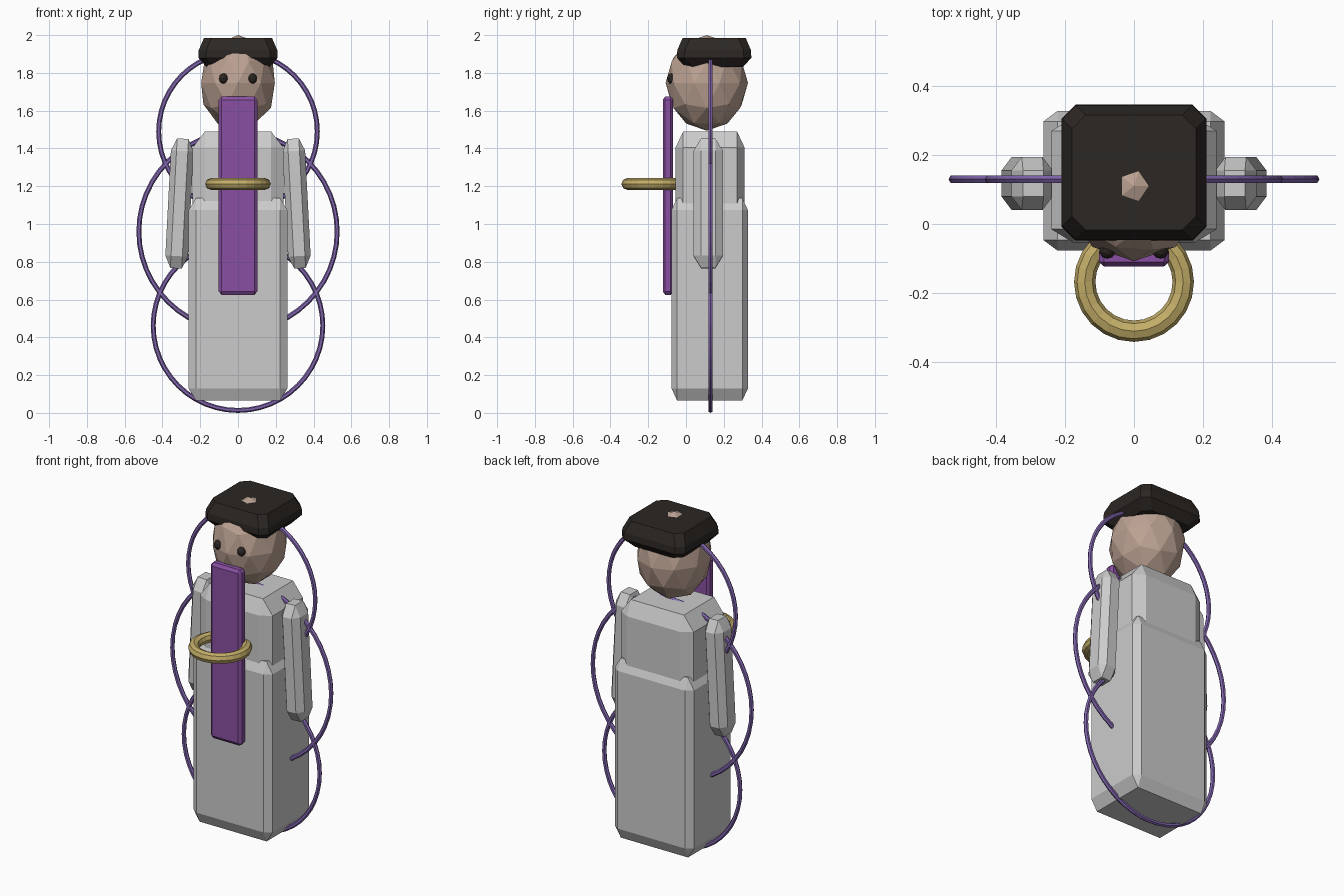
import bpy, bmesh, math
from mathutils import Vector, Matrix

if "Cube" in bpy.data.objects:
    bpy.data.objects.remove(bpy.data.objects["Cube"])


def material(name, rgb):
    m = bpy.data.materials.new(name)
    m.diffuse_color = (*rgb, 1)
    m.use_nodes = True
    m.node_tree.nodes["Principled BSDF"].inputs["Base Color"].default_value = m.diffuse_color
    return m


SKIN = material("skin", (0.50, 0.36, 0.29))
BLACK = material("black", (0.025, 0.02, 0.017))
PURPLE = material("purple", (0.25, 0.08, 0.36))
VIOLET = material("violet", (0.22, 0.13, 0.42))
GOLD = material("gold", (0.55, 0.42, 0.14))


def finish(name, bm, mat):
    bmesh.ops.recalc_face_normals(bm, faces=bm.faces)
    me = bpy.data.meshes.new(name)
    bm.to_mesh(me)
    bm.free()
    ob = bpy.data.objects.new(name, me)
    bpy.context.collection.objects.link(ob)
    if mat:
        me.materials.append(mat)
    return ob


def box(name, lo, hi, bev, mat=None, tilt=0):
    """Chamfered box with a separate chamfer width for each axis."""
    lo, hi, bev = Vector(lo), Vector(hi), Vector(bev)
    bm = bmesh.new()
    bmesh.ops.create_cube(bm, size=1)
    bmesh.ops.scale(bm, verts=bm.verts,
                    vec=[(hi[i] - lo[i]) / bev[i] for i in range(3)])
    bmesh.ops.bevel(bm, geom=bm.edges[:], offset=1, segments=1,
                    affect='EDGES', profile=0.5)
    bmesh.ops.scale(bm, verts=bm.verts, vec=bev)
    bm.transform(Matrix.Translation((lo + hi) / 2) @ Matrix.Rotation(tilt, 4, 'Y'))
    return finish(name, bm, mat)


def ico(name, loc, radii, sub, mat):
    bm = bmesh.new()
    bmesh.ops.create_icosphere(bm, subdivisions=sub, radius=1)
    bmesh.ops.scale(bm, verts=bm.verts, vec=radii)
    bmesh.ops.translate(bm, verts=bm.verts, vec=loc)
    return finish(name, bm, mat)


def ring(name, loc, major, minor, segs, sides, mat, rot=(0, 0, 0)):
    bpy.ops.mesh.primitive_torus_add(location=loc, rotation=rot, major_radius=major,
                                     minor_radius=minor, major_segments=segs,
                                     minor_segments=sides)
    ob = bpy.context.object
    ob.name = name
    ob.data.materials.append(mat)
    return ob


# Robe: lower gown and chest
box("gown", (-0.262, -0.077, 0.065), (0.262, 0.328, 1.138), (0.04, 0.03, 0.065))
box("chest", (-0.24, -0.055, 0.75), (0.24, 0.31, 1.49), (0.065, 0.04, 0.085))

# Arms, leaning outwards at the bottom
for side, s in (("left", -1), ("right", 1)):
    x = 0.31 * s
    box(side + "_arm", (x - 0.06, 0.04, 0.765), (x + 0.06, 0.195, 1.452),
        (0.03, 0.04, 0.065), tilt=math.radians(-3) * s)

# Head and eyes
ico("head", (0, 0.11, 1.747), (0.205, 0.218, 0.253), 2, SKIN)
for side, s in (("left", -1), ("right", 1)):
    ico(side + "_eye", (0.077 * s, -0.077, 1.77), (0.024, 0.024, 0.028), 2, BLACK)

# Flat cap: stacked octagon outlines
bm = bmesh.new()
rings = []
for z, inset in ((1.83, 0.045), (1.88, 0), (1.92, 0.002), (1.985, 0.03)):
    hx, hy, c = 0.21 - inset, 0.197 - inset, 0.04
    pts = [(hx, hy - c), (hx - c, hy), (c - hx, hy), (-hx, hy - c),
           (-hx, c - hy), (c - hx, -hy), (hx - c, -hy), (hx, c - hy)]
    rings.append([bm.verts.new((px, py + 0.149, z)) for px, py in pts])
for a, b in zip(rings, rings[1:]):
    for i in range(8):
        j = (i + 1) % 8
        bm.faces.new((a[i], a[j], b[j], b[i]))
bm.faces.new(rings[0])
bm.faces.new(rings[-1])
finish("cap", bm, BLACK)

# Front sash and the gold ring around it
box("sash", (-0.102, -0.123, 0.625), (0.102, -0.068, 1.675), (0.015, 0.013, 0.018), PURPLE)
ring("gold_ring", (0, -0.168, 1.212), 0.143, 0.031, 24, 8, GOLD)

# Three upright hoops around the figure
for name, z, r in (("upper_hoop", 1.49, 0.42), ("middle_hoop", 0.96, 0.525),
                   ("lower_hoop", 0.462, 0.449)):
    ring(name, (0, 0.13, z), r, 0.013, 48, 6, VIOLET, (math.pi / 2, 0, 0))
